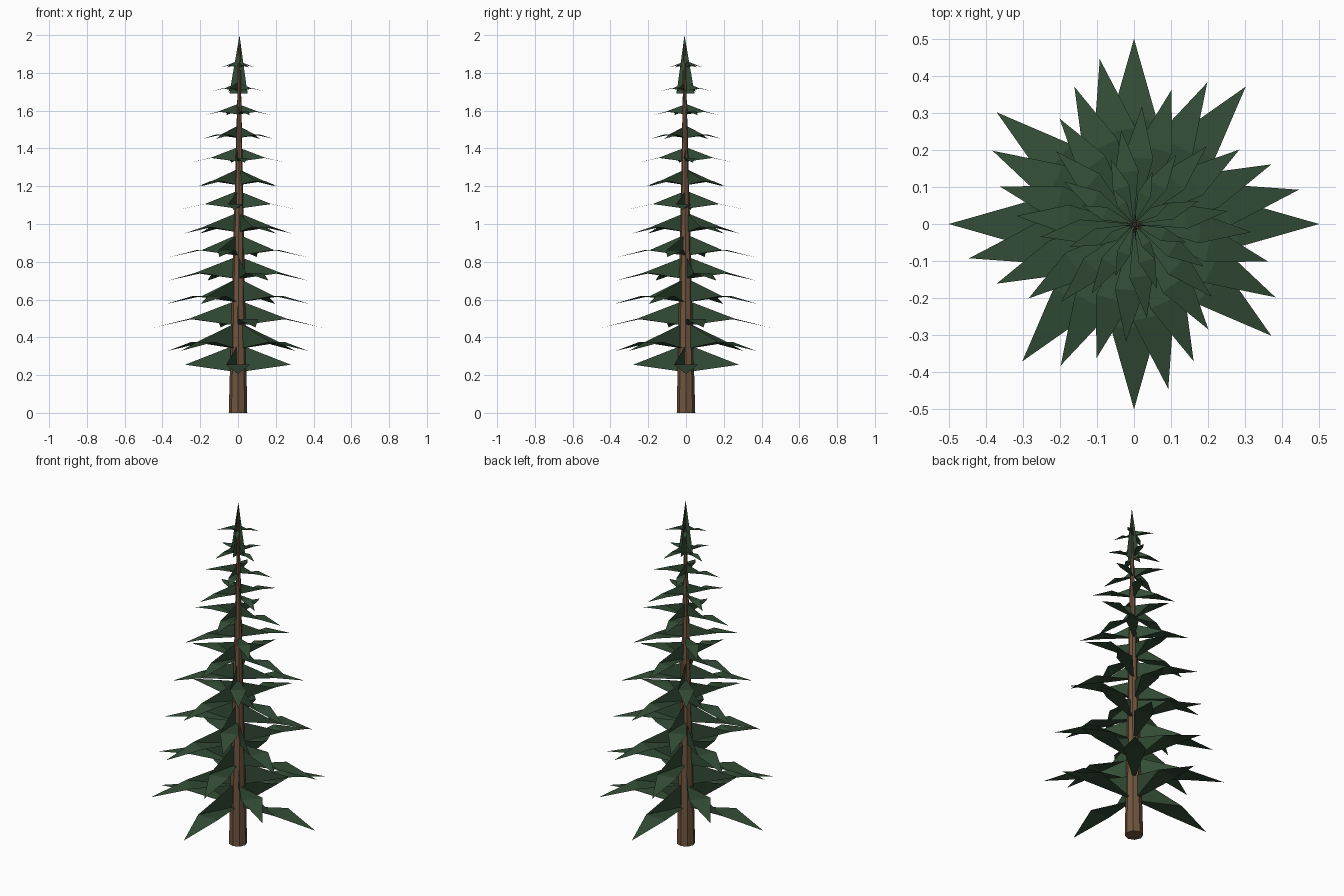
import bpy, bmesh
from math import radians, cos, sin
from mathutils import Vector

if "Cube" in bpy.data.objects:
    bpy.data.objects.remove(bpy.data.objects["Cube"])


def material(name, rgb):
    m = bpy.data.materials.new(name)
    m.diffuse_color = (*rgb, 1)
    m.use_nodes = True
    m.node_tree.nodes["Principled BSDF"].inputs["Base Color"].default_value = m.diffuse_color
    return m


def finish(bm, name, mat):
    me = bpy.data.meshes.new(name)
    bm.to_mesh(me)
    bm.free()
    me.materials.append(mat)
    ob = bpy.data.objects.new(name, me)
    bpy.context.collection.objects.link(ob)
    return ob


bark = material("bark", (0.16, 0.09, 0.048))
needles = material("needles", (0.033, 0.073, 0.037))
LEAN = Vector((0.008, -0.008, 0))

# Trunk: tapered octagonal column, leaning slightly towards the top
bpy.ops.mesh.primitive_cone_add(vertices=8, radius1=0.049, radius2=0.004,
                                depth=1.95, location=(0, 0, 0.975))
trunk = bpy.context.object
trunk.name = "trunk"
trunk.data.materials.append(bark)
for v in trunk.data.vertices:
    if v.co.z > 0:
        v.co += LEAN


# One bough: flat kite with an upright web joining one edge to the trunk
def add_bough(bm, angle, reach, z):
    out = Vector((cos(angle), sin(angle), 0))
    left = Vector((-sin(angle), cos(angle), 0))
    up = Vector((0, 0, 1))
    root = up * z
    mid = root + out * reach * 0.56 - up * reach * 0.07
    side = left * reach * 0.125
    rise = up * reach * 0.15
    top, low = bm.verts.new(root + rise), bm.verts.new(root - rise)
    l, r = bm.verts.new(mid + side), bm.verts.new(mid - side)
    tip = bm.verts.new(root + out * reach - up * reach * 0.17)
    for f in ((low, top, r), (low, r, l), (l, r, tip)):
        bm.faces.new(f)


# Tiers of four boughs, each tier turned and shorter than the one below
for i in range(14):
    bm = bmesh.new()
    reach = 0.5 - 0.0213 * i - 0.00066 * i * i
    for k in range(4):
        add_bough(bm, radians(50.87 * i + 90 * k), reach, 0.29 + 0.1198 * i)
    finish(bm, f"bough_tier_{i + 1}", needles)

# Treetop: two crossed upright blades
bm = bmesh.new()
base, apex = Vector((0, 0, 1.69)) + LEAN * 0.3, Vector((0, 0, 2)) + LEAN
for d in (Vector((0.048, 0, 0)), Vector((0, 0.048, 0))):
    bm.faces.new([bm.verts.new(p) for p in (base - d, base + d, apex)])
finish(bm, "treetop", needles)
